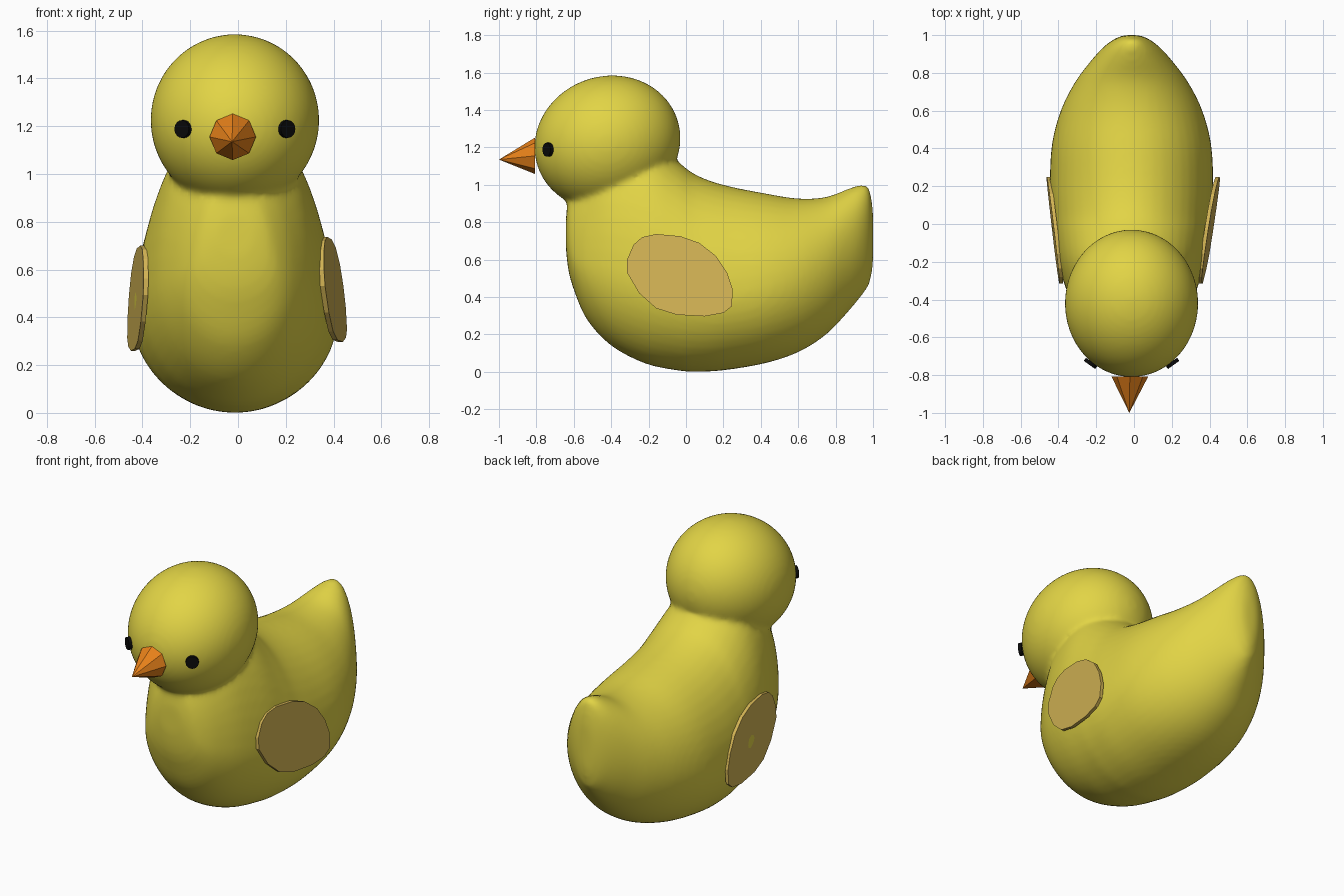
import bpy, bmesh, math
from mathutils import Vector, Matrix

if "Cube" in bpy.data.objects:
    bpy.data.objects.remove(bpy.data.objects["Cube"])


def material(name, color):
    m = bpy.data.materials.new(name)
    m.diffuse_color = (*color, 1)
    m.use_nodes = True
    m.node_tree.nodes["Principled BSDF"].inputs["Base Color"].default_value = m.diffuse_color
    return m


yellow = material("yellow", (0.76, 0.66, 0.06))
orange = material("orange", (0.80, 0.22, 0.01))
black = material("black", (0.003, 0.003, 0.003))
tan = material("tan", (0.66, 0.46, 0.09))
CX = -0.013  # slight sideways offset of the sculpted body


def finish(name, bm, mat, smooth=False):
    bmesh.ops.recalc_face_normals(bm, faces=bm.faces[:])
    for f in bm.faces:
        f.smooth = smooth
    me = bpy.data.meshes.new(name)
    bm.to_mesh(me)
    bm.free()
    me.materials.append(mat)
    ob = bpy.data.objects.new(name, me)
    bpy.context.collection.objects.link(ob)
    return ob


def catmull(pts, steps):
    out = []
    for i in range(len(pts) - 1):
        p0, p1 = pts[max(i - 1, 0)], pts[i]
        p2, p3 = pts[i + 1], pts[min(i + 2, len(pts) - 1)]
        for s in range(steps):
            t = s / steps
            out.append([0.5 * (2 * b + (c - a) * t + (2 * a - 5 * b + 4 * c - d) * t * t
                               + (3 * b - a - 3 * c + d) * t ** 3)
                        for a, b, c, d in zip(p0, p1, p2, p3)])
    return out + [list(pts[-1])]


# Body: egg-shaped sections along y (y, bottom, widest height, top, half width)
stations = [(-0.642, 0.66, 0.74, 0.82, 0.07), (-0.63, 0.55, 0.70, 0.92, 0.13),
            (-0.60, 0.44, 0.62, 1.00, 0.185), (-0.53, 0.28, 0.58, 1.12, 0.25),
            (-0.40, 0.14, 0.55, 1.27, 0.325), (-0.22, 0.045, 0.50, 1.26, 0.385),
            (-0.05, 0.008, 0.45, 1.13, 0.415), (0.05, 0.0, 0.43, 1.055, 0.425),
            (0.20, 0.008, 0.42, 1.00, 0.433), (0.42, 0.045, 0.45, 0.955, 0.422),
            (0.60, 0.105, 0.50, 0.927, 0.375), (0.75, 0.20, 0.56, 0.935, 0.30),
            (0.87, 0.325, 0.64, 0.98, 0.21), (0.94, 0.41, 0.70, 1.00, 0.145),
            (0.98, 0.47, 0.73, 0.98, 0.09), (1.00, 0.57, 0.73, 0.86, 0.04)]
bm = bmesh.new()
N = 48
rings = []
for y, lo, mid, hi, w in catmull(stations, 4):
    ring = []
    for k in range(N):
        a = 2 * math.pi * k / N
        h = (hi - mid) if math.sin(a) > 0 else (mid - lo)
        ring.append(bm.verts.new((CX + w * math.cos(a), y, mid + h * math.sin(a))))
    rings.append(ring)
for r, s in zip(rings, rings[1:]):
    for k in range(N):
        bm.faces.new((r[k], r[(k + 1) % N], s[(k + 1) % N], s[k]))
bm.faces.new(rings[0])
bm.faces.new(rings[-1])

# Head: slightly tilted ellipsoid, fused with the body through a voxel remesh
bmesh.ops.create_uvsphere(
    bm, u_segments=64, v_segments=40, radius=1,
    matrix=Matrix.Translation((CX, -0.42, 1.225)) @ Matrix.Rotation(math.radians(20), 4, 'X')
    @ Matrix.Diagonal((0.353, 0.395, 0.355, 1)))
body = finish("body_and_head", bm, yellow, True)
rm = body.modifiers.new("fuse", 'REMESH')
rm.mode = 'VOXEL'
rm.voxel_size = 0.016
rm.use_smooth_shade = True
sm = body.modifiers.new("soften_neck", 'SMOOTH')
sm.factor = 0.5
sm.iterations = 10

# Beak: eight-sided cone
bm = bmesh.new()
tip = bm.verts.new((-0.025, -1.0, 1.135))
base = [bm.verts.new((-0.022 + 0.097 * math.cos(k * math.pi / 4), -0.808,
                      1.155 + 0.097 * math.sin(k * math.pi / 4))) for k in range(8)]
for k in range(8):
    bm.faces.new((base[k], base[(k + 1) % 8], tip))
bm.faces.new(base)
finish("beak", bm, orange)

# Eyes: thin discs facing outward
for name, side in (("right_eye", 1), ("left_eye", -1)):
    bm = bmesh.new()
    rot = Vector((0.58 * side, -0.81, 0)).to_track_quat('Z', 'Y').to_matrix().to_4x4()
    bmesh.ops.create_cone(bm, cap_ends=True, segments=20, radius1=0.037, radius2=0.037,
                          depth=0.02, matrix=Matrix.Translation(
                              (CX + 0.217 * side, -0.738, 1.188)) @ rot)
    finish(name, bm, black)

# Wings: flat rounded plates (outline in y, z) leaning against the sides
outline = [(-0.315, 0.60), (-0.28, 0.68), (-0.235, 0.72), (-0.16, 0.737), (-0.03, 0.725),
           (0.07, 0.69), (0.16, 0.62), (0.22, 0.53), (0.25, 0.44), (0.245, 0.35),
           (0.20, 0.315), (0.10, 0.297), (-0.05, 0.305), (-0.16, 0.34), (-0.25, 0.42),
           (-0.315, 0.53)]


def wing(name, side, x0, slope_y, slope_z, dz):
    bm = bmesh.new()
    inner, outer = [[bm.verts.new((side * (x0 + slope_y * y + slope_z * z + t), y, z + dz))
                     for y, z in outline] for t in (-0.01, 0.01)]
    n = len(outline)
    bm.faces.new(inner)
    bm.faces.new(outer)
    for k in range(n):
        bm.faces.new((inner[k], inner[(k + 1) % n], outer[(k + 1) % n], outer[k]))
    finish(name, bm, tan)


wing("right_wing", 1, 0.433, 0.144, -0.063, 0)
wing("left_wing", -1, 0.435, 0.112, -0.025, -0.037)
